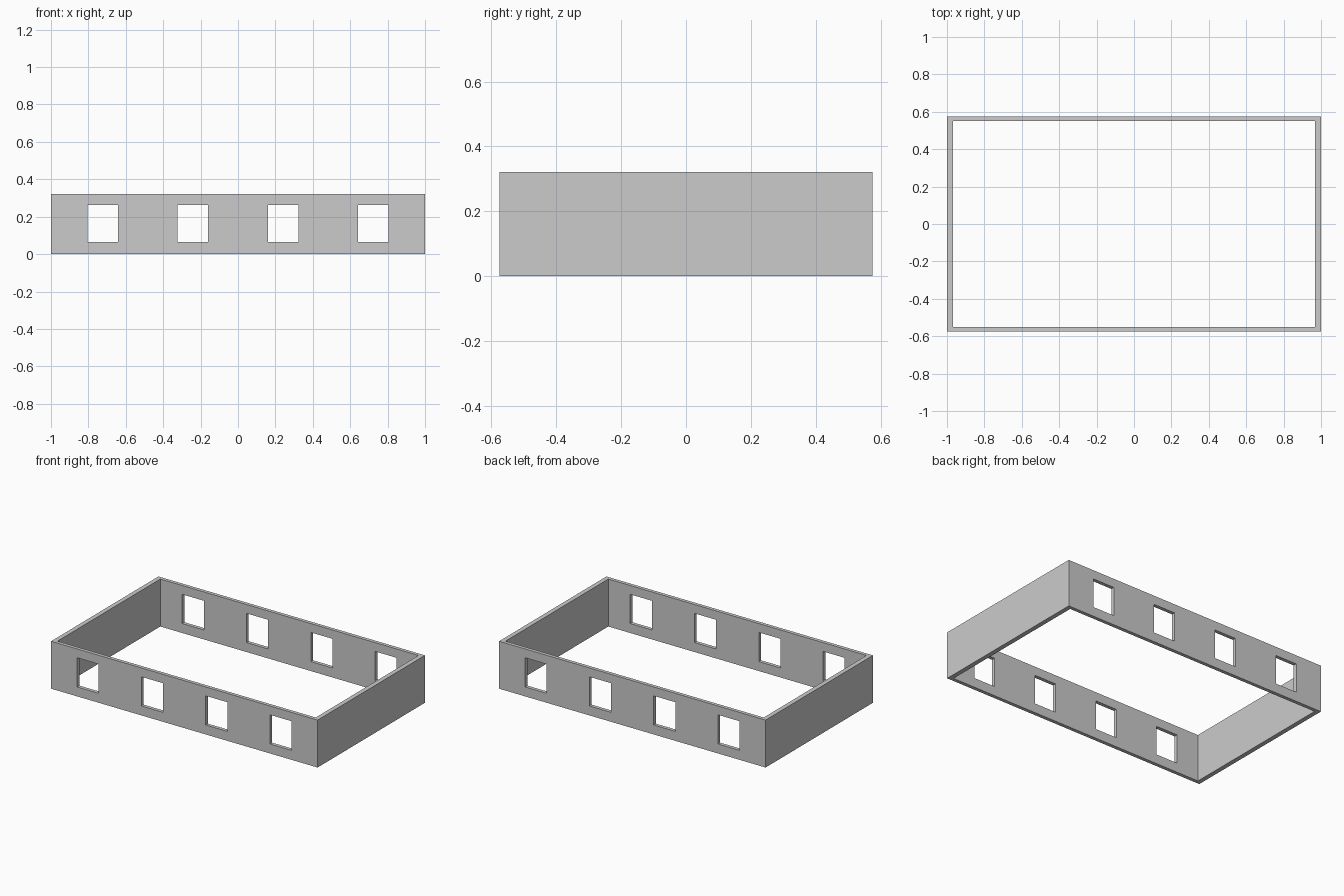
import bpy

if "Cube" in bpy.data.objects:
    bpy.data.objects.remove(bpy.data.objects["Cube"])

LENGTH, DEPTH, HEIGHT = 2.0, 1.15, 0.322
END_WALL, LONG_WALL = 0.031, 0.024
WINDOW_W, SILL, LINTEL = 0.162, 0.064, 0.262
WINDOW_SPACING = 0.4825


def box(name, size, centre):
    bpy.ops.mesh.primitive_cube_add(size=1, location=centre)
    obj = bpy.context.object
    obj.name = name
    obj.scale = size
    bpy.ops.object.transform_apply(location=True, rotation=False, scale=True)
    return obj


def cut(target, cutter):
    mod = target.modifiers.new("cut", 'BOOLEAN')
    mod.operation = 'DIFFERENCE'
    mod.solver = 'EXACT'
    mod.object = cutter
    bpy.context.view_layer.objects.active = target
    bpy.ops.object.modifier_apply(modifier=mod.name)
    bpy.data.objects.remove(cutter, do_unlink=True)


# Outer block of the wall ring
walls = box("building_walls", (LENGTH, DEPTH, HEIGHT), (0, 0, HEIGHT / 2))

# Open interior, no floor or roof
cut(walls, box("interior_cutter",
               (LENGTH - 2 * END_WALL, DEPTH - 2 * LONG_WALL, HEIGHT * 2),
               (0, 0, HEIGHT / 2)))

# Four windows, each passing through both long walls
for i in range(4):
    x = (i - 1.5) * WINDOW_SPACING
    cut(walls, box("window_cutter", (WINDOW_W, DEPTH * 1.5, LINTEL - SILL),
                   (x, 0, (SILL + LINTEL) / 2)))
